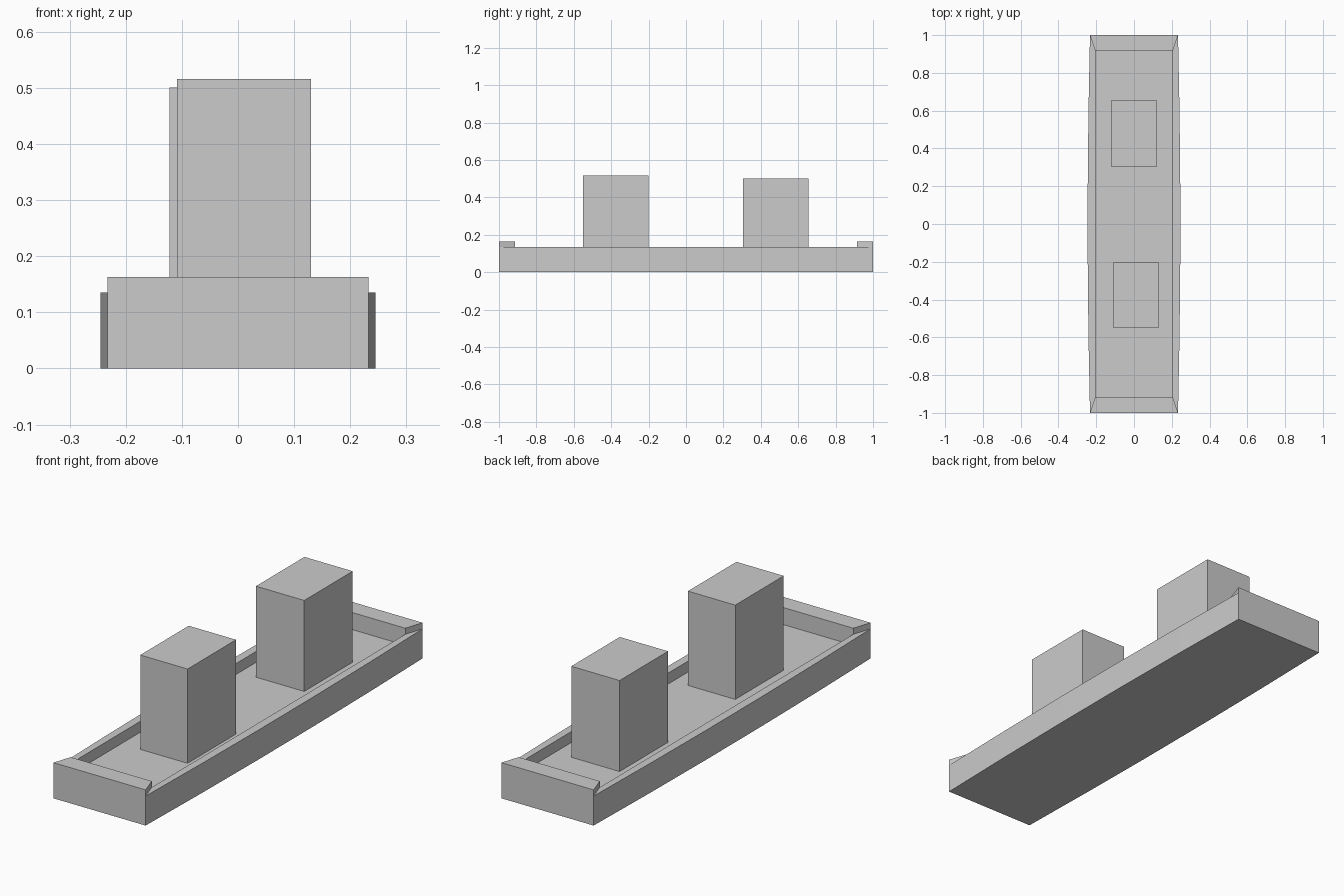
import bpy, bmesh

if "Cube" in bpy.data.objects:
    bpy.data.objects.remove(bpy.data.objects["Cube"])

END_Y, INNER_X, INNER_Y = 1.0, 0.205, 0.915
SIDE_TOP, END_TOP, FLOOR_TOP = 0.135, 0.163, 0.085


def prism(name, outline, z0, z1):
    """Extrude a flat xy outline from z0 up to z1."""
    bm = bmesh.new()
    base = bm.faces.new([bm.verts.new((x, y, z0)) for x, y in outline])
    new = bmesh.ops.extrude_face_region(bm, geom=[base], use_keep_orig=True)["geom"]
    verts = [v for v in new if isinstance(v, bmesh.types.BMVert)]
    bmesh.ops.translate(bm, verts=verts, vec=(0, 0, z1 - z0))
    bmesh.ops.recalc_face_normals(bm, faces=bm.faces)
    mesh = bpy.data.meshes.new(name)
    bm.to_mesh(mesh)
    bm.free()
    obj = bpy.data.objects.new(name, mesh)
    bpy.context.collection.objects.link(obj)
    return obj


def rect(x0, x1, y0, y1):
    return [(x0, y0), (x1, y0), (x1, y1), (x0, y1)]


def bulge(y):
    """Half width of the slightly bowed hull."""
    return 0.2455 - 0.0125 * y * y


# Sunken deck
prism("deck", rect(-INNER_X, INNER_X, -INNER_Y, INNER_Y), 0, FLOOR_TOP)

# Bowed side walls, five flat facets each, mitred at the ends
bow = [(bulge(y), y) for y in (-1.0, -0.6, -0.2, 0.2, 0.6, 1.0)]
side = bow + [(INNER_X, INNER_Y), (INNER_X, -INNER_Y)]
for name, s in (("right_wall", 1), ("left_wall", -1)):
    prism(name, [(s * x, y) for x, y in side], 0, SIDE_TOP)

# Taller mitred end walls
w = bulge(END_Y)
end = [(-w, END_Y), (w, END_Y), (INNER_X, INNER_Y), (-INNER_X, INNER_Y)]
for name, s in (("back_wall", 1), ("front_wall", -1)):
    prism(name, [(x, s * y) for x, y in end], 0, END_TOP)

# Two upright blocks on the deck
prism("front_block", rect(-0.109, 0.13, -0.55, -0.2), FLOOR_TOP, 0.516)
prism("back_block", rect(-0.122, 0.122, 0.304, 0.654), FLOOR_TOP, 0.501)
